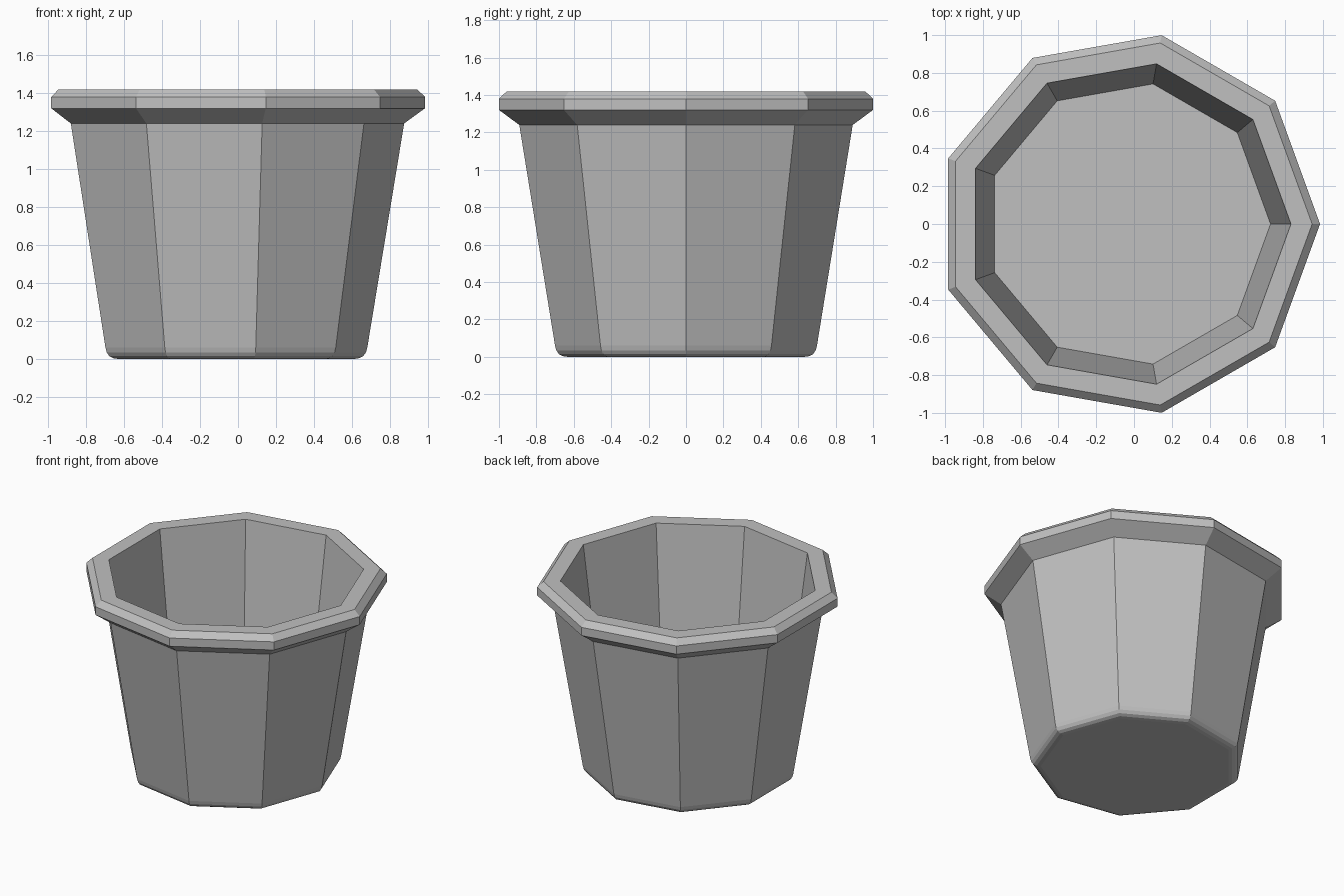
import bpy, bmesh
from math import cos, sin, tau

cube = bpy.data.objects.get("Cube")
if cube:
    bpy.data.objects.remove(cube, do_unlink=True)

SIDES = 9
OFFSET_X = -0.03  # a nine-sided ring is lopsided along x; this centres it

# One plain grey for the whole pot
grey = bpy.data.materials.new("plain grey")
grey.use_nodes = True
colour = (0.53, 0.53, 0.53, 1)
grey.diffuse_color = colour
grey.node_tree.nodes["Principled BSDF"].inputs["Base Color"].default_value = colour

# Profile (radius, height): rounded foot, tapered wall, flared rim, inner wall
profile = [
    (0.642, 0.0), (0.668, 0.004), (0.69, 0.015), (0.704, 0.035), (0.711, 0.06),
    (0.905, 1.24), (1.015, 1.32), (1.015, 1.38), (0.973, 1.42),
    (0.861, 1.42), (0.753, 0.6),
]


def ring(bm, radius, z):
    return [bm.verts.new((radius * cos(tau * i / SIDES) + OFFSET_X,
                          radius * sin(tau * i / SIDES), z)) for i in range(SIDES)]


bm = bmesh.new()
rings = [ring(bm, r, z) for r, z in profile]
for low, high in zip(rings, rings[1:]):
    for i in range(SIDES):
        j = (i + 1) % SIDES
        bm.faces.new((low[i], low[j], high[j], high[i]))

# Underside and inner floor
bm.faces.new(rings[0][::-1])
bm.faces.new(rings[-1])
bmesh.ops.recalc_face_normals(bm, faces=bm.faces[:])

mesh = bpy.data.meshes.new("flower_pot")
bm.to_mesh(mesh)
bm.free()
mesh.materials.append(grey)
pot = bpy.data.objects.new("flower_pot", mesh)
bpy.context.collection.objects.link(pot)
